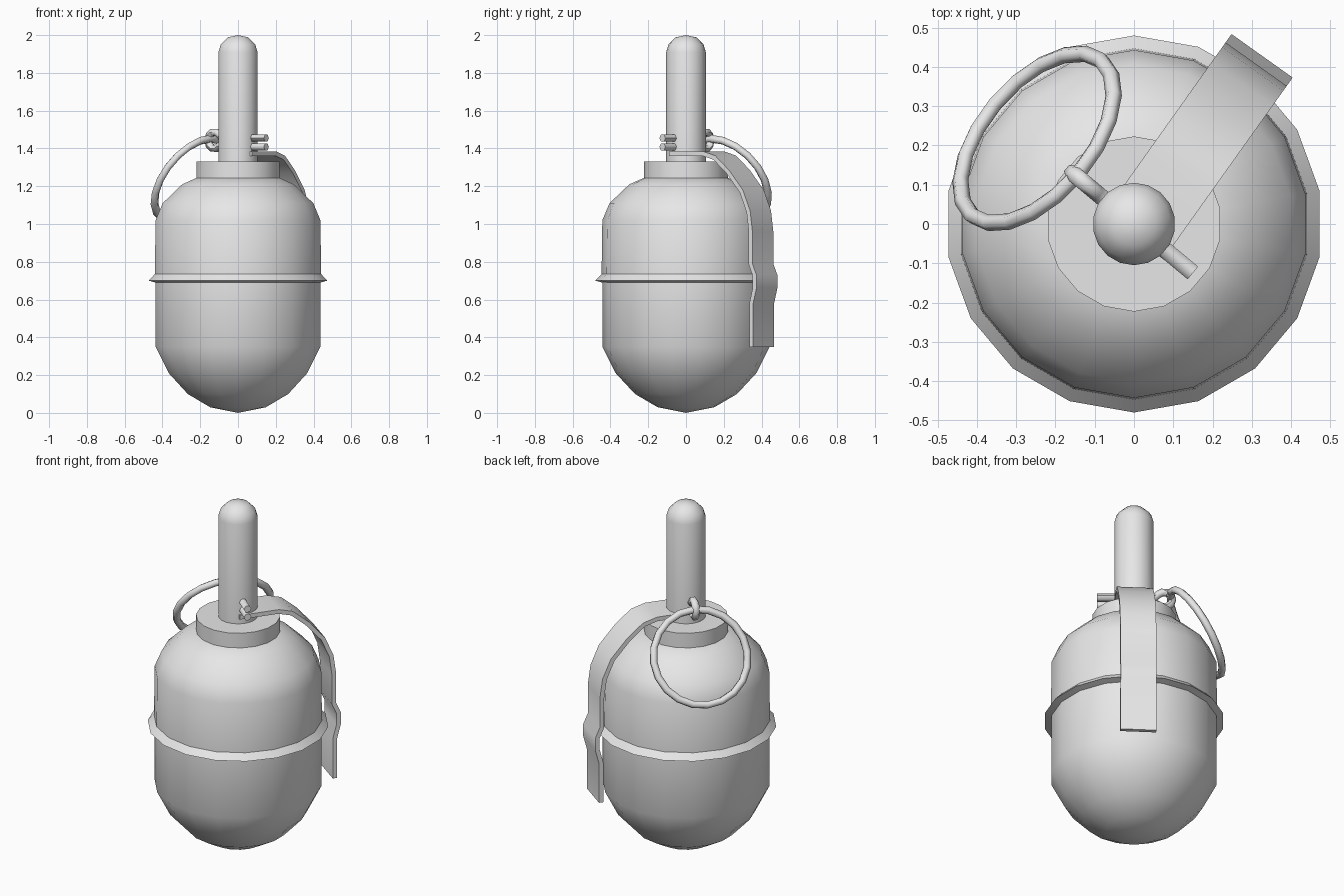
import bpy, bmesh, math
from mathutils import Vector

cube = bpy.data.objects.get("Cube")
if cube:
    bpy.data.objects.remove(cube, do_unlink=True)

# One plain grey for everything
grey = bpy.data.materials.new("light grey")
grey.use_nodes = True
colour = (0.8, 0.8, 0.8, 1.0)
grey.diffuse_color = colour
grey.node_tree.nodes["Principled BSDF"].inputs["Base Color"].default_value = colour


def finish(obj, angle=40):
    """Give the object its material and smooth it, keeping hard edges."""
    obj.data.materials.clear()
    obj.data.materials.append(grey)
    bpy.ops.object.select_all(action='DESELECT')
    obj.select_set(True)
    bpy.context.view_layer.objects.active = obj
    if obj.type == 'CURVE':
        bpy.ops.object.convert(target='MESH')
        obj = bpy.context.view_layer.objects.active
    bpy.ops.object.shade_smooth_by_angle(angle=math.radians(angle))
    return obj


def add_mesh(name, bm):
    mesh = bpy.data.meshes.new(name)
    bm.to_mesh(mesh)
    bm.free()
    obj = bpy.data.objects.new(name, mesh)
    bpy.context.collection.objects.link(obj)
    return obj


def lathe(name, profile, sides=18):
    """Turn an (r, z) profile around z, closing ends that do not reach the axis."""
    bm = bmesh.new()
    rings = []
    for r, z in profile:
        if r == 0:
            rings.append([bm.verts.new((0, 0, z))] * sides)
        else:
            angles = [math.pi / 2 + math.tau * i / sides for i in range(sides)]
            rings.append([bm.verts.new((r * math.cos(a), r * math.sin(a), z)) for a in angles])
    for low, high in zip(rings, rings[1:]):
        for i in range(sides):
            j = (i + 1) % sides
            corners = list(dict.fromkeys((low[i], low[j], high[j], high[i])))
            bm.faces.new(corners)
    for ring in (rings[0], rings[-1]):
        if ring[0] is not ring[1]:
            bm.faces.new(ring)
    bmesh.ops.recalc_face_normals(bm, faces=bm.faces[:])
    return finish(add_mesh(name, bm))


def tube(name, points, radius, cyclic=False):
    """Round wire along a list of points."""
    curve = bpy.data.curves.new(name, 'CURVE')
    curve.dimensions = '3D'
    curve.bevel_depth = radius
    curve.bevel_resolution = 1
    curve.use_fill_caps = True
    spline = curve.splines.new('POLY')
    spline.points.add(len(points) - 1)
    for p, co in zip(spline.points, points):
        p.co = (*co, 1)
    spline.use_cyclic_u = cyclic
    obj = bpy.data.objects.new(name, curve)
    bpy.context.collection.objects.link(obj)
    return finish(obj, 62)


# Rounded body with the seam flange round its middle
lathe("body", [(0, 0), (0.15, 0.03), (0.27, 0.10), (0.372, 0.21), (0.443, 0.35),
               (0.443, 0.69), (0.48, 0.70), (0.447, 0.735), (0.443, 1.02),
               (0.405, 1.11), (0.30, 1.21), (0.21, 1.25)])

# Collar and fuze rod
lathe("collar", [(0.223, 1.24), (0.223, 1.33)])
lathe("fuze_rod", [(0.105, 1.30), (0.105, 1.91), (0.093, 1.95),
                   (0.055, 1.988), (0, 2.0)])

# Cotter pin: two prongs through the rod, joined by a round eye
pin_dir = Vector((0.77, -0.64, 0)).normalized()
side_dir = Vector((0.64, 0.77, 0)).normalized()
pin_path = [(0.195, 1.455), (-0.11, 1.455)]
for k in range(9):
    a = math.radians(40 + 35 * k)
    pin_path.append((-0.16 + 0.045 * math.cos(a), 1.443 + 0.045 * math.sin(a)))
pin_path += [(-0.11, 1.408), (0.195, 1.408)]
tube("cotter_pin", [pin_dir * s + Vector((0, 0, z)) for s, z in pin_path], 0.021)

# Pull ring hanging from the eye
tilt = math.radians(57.5)
slope = pin_dir * math.cos(tilt) + Vector((0, 0, math.sin(tilt)))
centre = Vector((-0.247, 0.218, 1.235))
tube("pull_ring", [centre + 0.257 * (side_dir * math.cos(a) + slope * math.sin(a))
                   for a in (math.tau * i / 20 for i in range(20))], 0.021, cyclic=True)

# Safety lever: a bent strap running out from the rod and down the side
out = Vector((0.58, 0.815, 0)).normalized()
across = Vector((0.815, -0.58, 0)).normalized()
lever_path = [(-0.03, 1.385), (0.19, 1.385), (0.27, 1.362), (0.36, 1.285), (0.45, 1.18),
              (0.497, 1.07), (0.512, 0.96), (0.512, 0.79), (0.538, 0.73), (0.538, 0.66),
              (0.517, 0.58), (0.517, 0.35)]
bm = bmesh.new()
rows = [[bm.verts.new(out * s + across * n + Vector((0, 0, z))) for n in (-0.078, 0.113)]
        for s, z in lever_path]
for a, b in zip(rows, rows[1:]):
    bm.faces.new((a[0], a[1], b[1], b[0]))
lever = add_mesh("safety_lever", bm)
thick = lever.modifiers.new("thickness", 'SOLIDIFY')
thick.thickness = 0.024
thick.offset = -1
thick.use_even_offset = True
bpy.context.view_layer.objects.active = lever
lever.select_set(True)
bpy.ops.object.modifier_apply(modifier=thick.name)
finish(lever)
